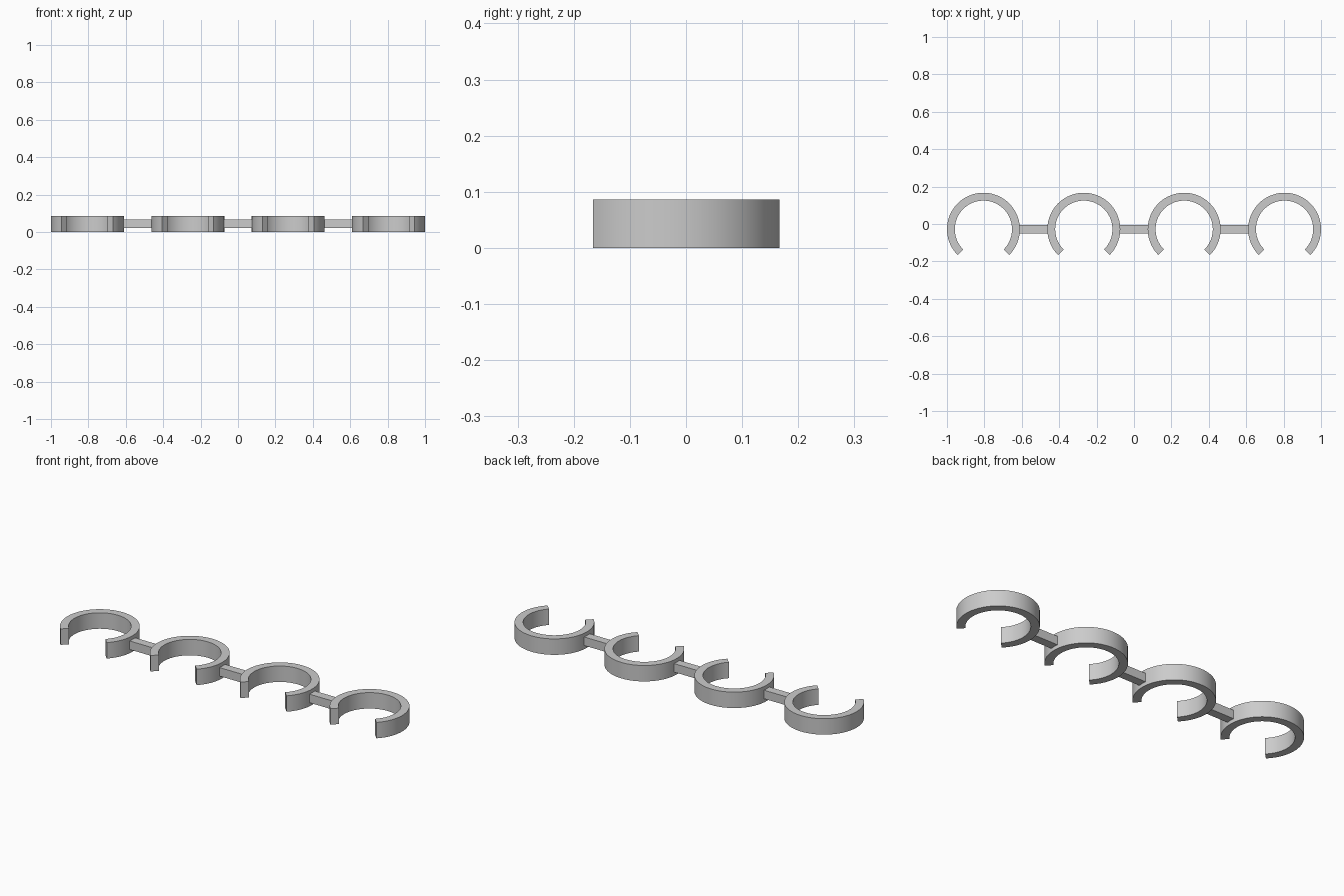
import bpy
import bmesh
import math
from mathutils import Matrix, Vector

OUTER, INNER, HEIGHT = 0.195, 0.153, 0.086
SPACING, RING_Y = 0.5367, -0.028
BAR_SIZE = 0.046

cube = bpy.data.objects.get("Cube")
if cube:
    bpy.data.objects.remove(cube, do_unlink=True)

grey = bpy.data.materials.new("plain grey")
grey.use_nodes = True
colour = (0.6, 0.6, 0.6, 1)
grey.diffuse_color = colour
grey.node_tree.nodes["Principled BSDF"].inputs["Base Color"].default_value = colour


def add_object(name, bm, location):
    bmesh.ops.recalc_face_normals(bm, faces=bm.faces)
    mesh = bpy.data.meshes.new(name)
    bm.to_mesh(mesh)
    bm.free()
    mesh.materials.append(grey)
    obj = bpy.data.objects.new(name, mesh)
    obj.location = location
    bpy.context.collection.objects.link(obj)
    bpy.ops.object.select_all(action="DESELECT")
    obj.select_set(True)
    bpy.context.view_layer.objects.active = obj
    bpy.ops.object.shade_smooth_by_angle(angle=math.radians(30))


def open_ring(name, x):
    """Rectangular section swept three quarters round, open to the front."""
    bm = bmesh.new()
    start = Matrix.Rotation(math.radians(-45), 3, "Z")
    section = [(INNER, 0), (OUTER, 0), (OUTER, HEIGHT), (INNER, HEIGHT)]
    verts = [bm.verts.new(start @ Vector((r, 0, z))) for r, z in section]
    edges = [bm.edges.new((verts[i], verts[(i + 1) % 4])) for i in range(4)]
    swept = bmesh.ops.spin(bm, geom=edges, cent=(0, 0, 0), axis=(0, 0, 1),
                           angle=math.radians(270), steps=60)
    # Flat end faces
    bm.faces.new(verts)
    bmesh.ops.contextual_create(
        bm, geom=[g for g in swept["geom_last"] if isinstance(g, bmesh.types.BMEdge)])
    add_object(name, bm, (x, RING_Y, 0))


def connecting_bar(name, x):
    """Square bar bridging the walls of two neighbouring rings."""
    bm = bmesh.new()
    length = SPACING - 2 * OUTER + 0.02
    bmesh.ops.create_cube(bm, size=1, matrix=Matrix.Diagonal((length, BAR_SIZE, BAR_SIZE, 1)))
    add_object(name, bm, (x, RING_Y, HEIGHT / 2))


# Row of four clips joined by three bars
for i in range(4):
    open_ring(f"clip_ring_{i + 1}", (i - 1.5) * SPACING)
for i in range(3):
    connecting_bar(f"connecting_bar_{i + 1}", (i - 1) * SPACING)
